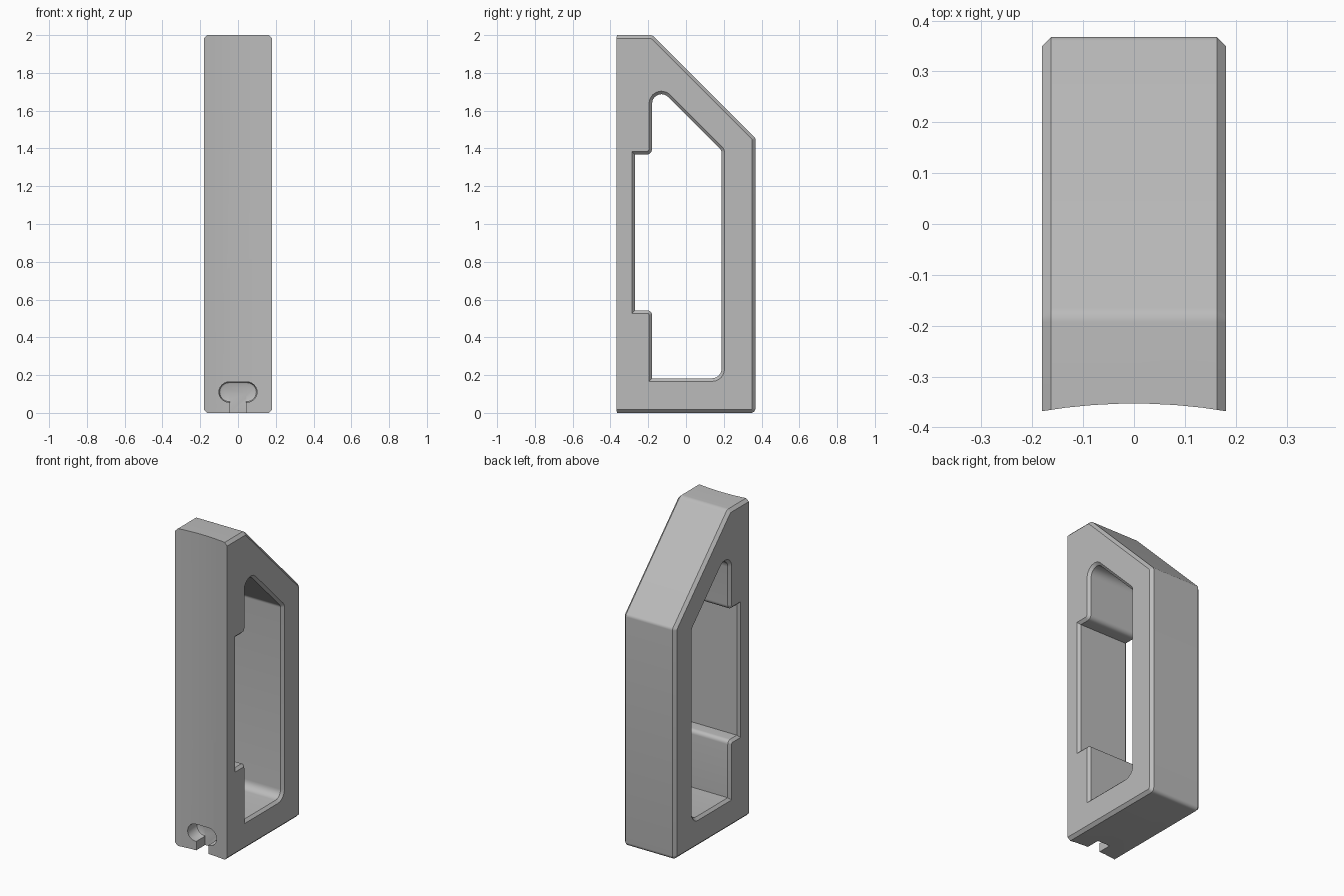
import bpy, bmesh, math
from mathutils import Vector

if "Cube" in bpy.data.objects:
    bpy.data.objects.remove(bpy.data.objects["Cube"])

grey = bpy.data.materials.new("matte grey")
grey.use_nodes = True
grey.diffuse_color = (0.5, 0.5, 0.5, 1)
grey.node_tree.nodes["Principled BSDF"].inputs["Base Color"].default_value = (0.5, 0.5, 0.5, 1)

HALF = 0.181      # half thickness
CHAMFER = 0.018   # outer edge bevel
LIP = 0.016       # window edge bevel


def rounded(corners, steps=6):
    """Counter-clockwise outline from (y, z, radius) corners."""
    out = []
    for i, (y, z, r) in enumerate(corners):
        p = Vector((y, z))
        if r == 0:
            out.append(p)
            continue
        a = (Vector(corners[i - 1][:2]) - p).normalized()
        b = (Vector(corners[(i + 1) % len(corners)][:2]) - p).normalized()
        half = a.angle(b) / 2
        centre = p + (a + b).normalized() * r / math.sin(half)
        start = p + a * r / math.tan(half) - centre
        end = p + b * r / math.tan(half) - centre
        sweep = math.pi - 2 * half
        for k in range(steps + 1):
            t = k / steps
            out.append(centre + (start * math.sin((1 - t) * sweep)
                                 + end * math.sin(t * sweep)) / math.sin(sweep))
    return out


def offset(points, d):
    """Grow a counter-clockwise outline by d with mitred corners."""
    out = []
    for i, p in enumerate(points):
        e1 = (p - points[i - 1]).normalized()
        e2 = (points[(i + 1) % len(points)] - p).normalized()
        n1, n2 = Vector((e1.y, -e1.x)), Vector((e2.y, -e2.x))
        out.append(p + (n1 + n2) * d / (1 + n1.dot(n2)))
    return out


def loft(name, rings):
    """Solid through a list of equal-length rings of 3D points."""
    bm = bmesh.new()
    loops = [[bm.verts.new(p) for p in ring] for ring in rings]
    n = len(loops[0])
    for a, b in zip(loops, loops[1:]):
        for i in range(n):
            j = (i + 1) % n
            bm.faces.new((a[i], a[j], b[j], b[i]))
    bm.faces.new(loops[0])
    bm.faces.new(loops[-1])
    bmesh.ops.recalc_face_normals(bm, faces=bm.faces)
    mesh = bpy.data.meshes.new(name)
    bm.to_mesh(mesh)
    bm.free()
    mesh.materials.append(grey)
    obj = bpy.data.objects.new(name, mesh)
    bpy.context.collection.objects.link(obj)
    return obj


def across(outline, x, d=0):
    return [(x, p.x, p.y) for p in offset(outline, d)]


def into(outline, y, d=0):
    return [(p.x, y, p.y) for p in offset(outline, d)]


# Handle body with bevelled top, back and bottom edges
body = rounded([(-0.45, 0, 0), (0.368, 0, 0.025), (0.368, 1.455, 0.025),
                (-0.177, 2, 0.04), (-0.45, 2, 0)])
handle = loft("handle", [across(body, -HALF, -CHAMFER), across(body, CHAMFER - HALF),
                         across(body, HALF - CHAMFER), across(body, HALF, -CHAMFER)])

# Grip window with a recessed front step and bevelled rims
window = rounded([(-0.18, 0.183, 0), (0.188, 0.183, 0.05), (0.188, 1.39, 0.03),
                  (-0.18, 1.758, 0.05), (-0.18, 1.367, 0.03), (-0.27, 1.367, 0),
                  (-0.27, 0.543, 0), (-0.18, 0.543, 0.025)])
inner = HALF - LIP
window_cutter = loft("window_cutter", [
    across(window, -HALF - 0.05, LIP), across(window, -HALF, LIP), across(window, -inner),
    across(window, inner), across(window, HALF, LIP), across(window, HALF + 0.05, LIP)])

# Shallow hollow along the front face
radius = 1.1
circle = [Vector((radius * math.cos(a), radius * math.sin(a) - 0.353 - radius))
          for a in (2 * math.pi * (k + 0.5) / 128 for k in range(128))]
front_cutter = loft("front_cutter", [[(p.x, p.y, z) for p in circle] for z in (-0.1, 2.1)])

# Keyed slot: rounded pocket plus a stem open to the bottom
pocket = [Vector((s * 0.047 + 0.054 * math.cos(a), 0.11 + 0.054 * math.sin(a)))
          for s, base in ((1, -90), (-1, 90))
          for a in (math.radians(base + 15 * k) for k in range(13))]
pocket_cutter = loft("pocket_cutter", [into(pocket, -0.5), into(pocket, -0.28),
                                       into(pocket, -0.27, -0.004), into(pocket, -0.266, -0.014)])
stem = [Vector(p) for p in ((-0.043, -0.1), (0.043, -0.1), (0.043, 0.1), (-0.043, 0.1))]
stem_cutter = loft("stem_cutter", [into(stem, -0.5), into(stem, -0.266)])

# Apply the cuts, then drop the cutters
for cutter in (window_cutter, front_cutter, pocket_cutter, stem_cutter):
    cutter.hide_render = True
    cut = handle.modifiers.new(cutter.name, "BOOLEAN")
    cut.operation = "DIFFERENCE"
    cut.solver = "EXACT"
    cut.object = cutter
    bpy.ops.object.select_all(action="DESELECT")
    handle.select_set(True)
    bpy.context.view_layer.objects.active = handle
    bpy.ops.object.modifier_apply(modifier=cut.name)
    bpy.data.objects.remove(cutter)

bpy.ops.object.shade_smooth_by_angle(angle=math.radians(25))
